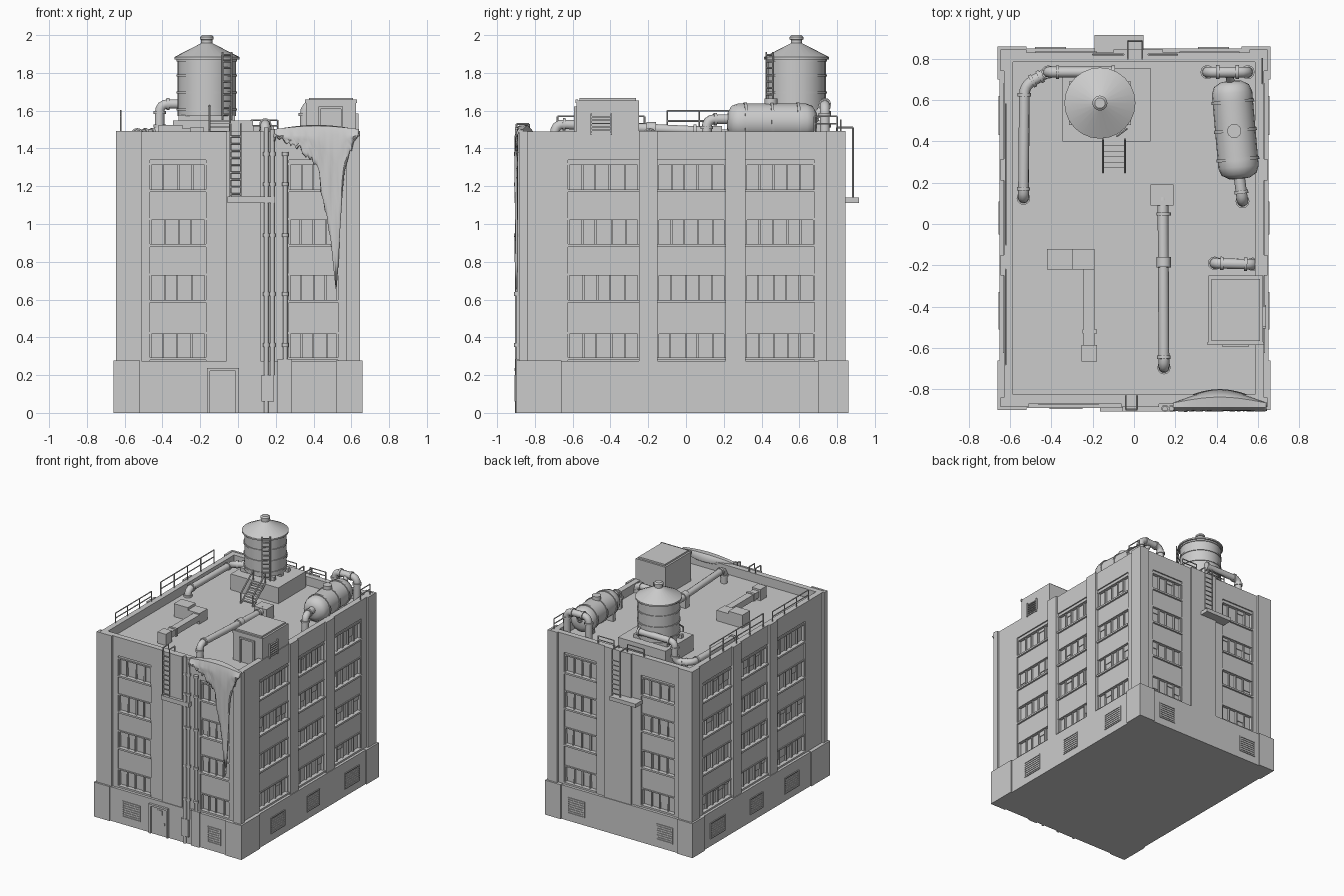
import bpy, bmesh, math, random
from mathutils import Vector, Matrix

if "Cube" in bpy.data.objects:
    bpy.data.objects.remove(bpy.data.objects["Cube"])
random.seed(4)
WX, WF, WB = 0.63, 0.87, 0.83          # wall planes: sides, front, back
ROOF, TOP, BASE = 1.42, 1.49, 0.275
ROWS = [(0.285, 0.425), (0.59, 0.735), (0.885, 1.03), (1.175, 1.32)]


def finish(name, bm, smooth=False):
    bmesh.ops.recalc_face_normals(bm, faces=bm.faces)
    me = bpy.data.meshes.new(name)
    bm.to_mesh(me)
    bm.free()
    ob = bpy.data.objects.new(name, me)
    bpy.context.collection.objects.link(ob)
    if smooth:
        bpy.ops.object.select_all(action='DESELECT')
        ob.select_set(True)
        bpy.context.view_layer.objects.active = ob
        bpy.ops.object.shade_smooth_by_angle(angle=math.radians(40))
    return ob


def add_box(bm, x0, x1, y0, y1, z0, z1):
    m = Matrix.Translation(((x0 + x1) / 2, (y0 + y1) / 2, (z0 + z1) / 2)) @ \
        Matrix.Diagonal((abs(x1 - x0), abs(y1 - y0), abs(z1 - z0), 1))
    bmesh.ops.create_cube(bm, size=1, matrix=m)


def boxes(name, items):
    bm = bmesh.new()
    for b in items:
        add_box(bm, *b)
    return finish(name, bm)


def add_rod(bm, p, q, r, n=8):
    p, q = Vector(p), Vector(q)
    d = q - p
    m = Matrix.Translation((p + q) / 2) @ d.to_track_quat('Z', 'Y').to_matrix().to_4x4()
    bmesh.ops.create_cone(bm, cap_ends=True, segments=n, radius1=r, radius2=r, depth=d.length, matrix=m)


def rods(name, segs, r, n=6):
    bm = bmesh.new()
    for p, q in segs:
        add_rod(bm, p, q, r, n)
    return finish(name, bm, True)


def lathe(name, profile, n, matrix):
    bm = bmesh.new()
    vs = [bm.verts.new((r, 0, z)) for r, z in profile]
    es = [bm.edges.new(e) for e in zip(vs, vs[1:])]
    bmesh.ops.spin(bm, geom=vs + es, cent=(0, 0, 0), axis=(0, 0, 1), angle=math.tau, steps=n)
    bmesh.ops.remove_doubles(bm, verts=bm.verts, dist=1e-4)
    bm.transform(matrix)
    return finish(name, bm, True)


def pipe(name, pts, r, bend=0.05):
    """Pipe with rounded elbows and a collar at each elbow end."""
    pts = [Vector(p) for p in pts]
    path, collars = [pts[0]], [(pts[0], pts[1] - pts[0])]
    for a, b, c in zip(pts, pts[1:], pts[2:]):
        s, e = b + (a - b).normalized() * bend, b + (c - b).normalized() * bend
        path += [s.lerp(b, t).lerp(b.lerp(e, t), t) for t in (0, .25, .5, .75, 1)]
        collars += [(s, b - a), (e, c - b)]
    path.append(pts[-1])
    collars.append((pts[-1], pts[-2] - pts[-1]))
    cu = bpy.data.curves.new(name, 'CURVE')
    cu.dimensions, cu.bevel_depth, cu.bevel_resolution, cu.use_fill_caps = '3D', r, 3, True
    sp = cu.splines.new('POLY')
    sp.points.add(len(path) - 1)
    for p, v in zip(sp.points, path):
        p.co = (*v, 1)
    ob = bpy.data.objects.new(name, cu)
    bpy.context.collection.objects.link(ob)
    bpy.ops.object.select_all(action='DESELECT')
    ob.select_set(True)
    bpy.context.view_layer.objects.active = ob
    bpy.ops.object.convert(target='MESH')
    bpy.ops.object.shade_smooth_by_angle(angle=math.radians(50))
    rods(name + "_collars", [(p - d.normalized() * .008, p + d.normalized() * .008) for p, d in collars], r * 1.25, 12)


def side_map(side):
    """Map (u0,u1, depth0,depth1, z0,z1) on a wall to a world box."""
    return {'front': lambda u0, u1, a, b, z0, z1: (u0, u1, -WF - b, -WF - a, z0, z1),
            'back': lambda u0, u1, a, b, z0, z1: (u0, u1, WB + a, WB + b, z0, z1),
            'right': lambda u0, u1, a, b, z0, z1: (WX + a, WX + b, u0, u1, z0, z1),
            'left': lambda u0, u1, a, b, z0, z1: (-WX - b, -WX - a, u0, u1, z0, z1)}[side]


def facade(side, ends, bays, piers, vents):
    m = side_map(side)
    lo, hi = ends
    # solid wall between bays, top band, parapet cap
    xs = [lo] + [v for b in bays for v in b] + [hi]
    wall = [m(xs[i], xs[i + 1], -.045, 0, 0, TOP) for i in range(0, len(xs), 2)]
    wall += [m(a, b, -.045, 0, 1.34, TOP) for a, b in bays]
    wall += [m(a, b, -.002, .015, BASE, TOP + .003) for a, b in piers]
    # spandrels below each window row
    for a, b in bays:
        for z0, z1 in zip([0.2] + [r[1] for r in ROWS], [r[0] for r in ROWS] + [1.345]):
            wall.append(m(a, b, -.045, -.010, z0, z1))
    boxes(side + "_wall", wall)
    # window frames, mullions and blinds
    fr = []
    for a, b in bays:
        for z0, z1 in ROWS:
            fr += [m(a, b, -.035, .004, z0 - .006, z0 + .008), m(a, b, -.035, -.004, z1 - .008, z1 + .002),
                   m(a, a + .008, -.035, -.008, z0, z1), m(b - .008, b, -.035, -.008, z0, z1)]
            n = 5 if b - a > .32 else 4
            for i in range(1, n):
                u = a + (b - a) * i / n + random.uniform(-.008, .008)
                fr.append(m(u - .005, u + .005, -.035, -.016, z0, z1))
            for i in range(n):
                if random.random() < .35:
                    w = (b - a) / n
                    fr.append(m(a + i * w, a + (i + 1) * w, -.035, -.024, z1 - random.uniform(.03, .1), z1))
    boxes(side + "_window_frames", fr)
    # base vents
    vt = []
    for a, b in vents:
        vt += [m(a, b, .0, .026, z, z + .008) for z in (.06, .182)]
        vt += [m(u, u + .008, .0, .026, .06, .19) for u in (a, b - .008)]
        vt += [m(a, b, .0, .0245, .075 + i * .018, .083 + i * .018) for i in range(6)]
    boxes(side + "_base_vents", vt)


# main body
boxes("building_core", [(-.6, .6, -.84, .80, 0, ROOF)])
facade('front', (-WX, WX), [(-.465, -.17), (.27, .53)],
       [(-.645, -.51), (-.06, .12), (.575, .645)], [(-.41, -.25), (.35, .47)])
facade('back', (-WX, WX), [(-.48, -.18), (.22, .51)],
       [(-.645, -.52), (-.1, .14), (.56, .645)], [(-.48, -.33), (.31, .46)])
for s in ('right', 'left'):
    facade(s, (-WF, WB), [(-.625, -.25), (-.15, .21), (.315, .68)],
           [(-.885, -.84), (-.25, -.15), (.21, .315), (.74, .845)], [(-.51, -.33), (-.05, .11), (.43, .62)])
# base plinth with thicker corners
base = [(-.65, .65, -.89, .85, 0, BASE)]
for s in (-1, 1):
    base += [(s * .52, s * .66, -.90, -.66, 0, BASE + .003), (s * .52, s * .66, .70, .86, 0, BASE + .003)]
base.append((.21, .285, -.902, -.88, 0, .285))
boxes("base_plinth", base)
# front door
boxes("front_door", [(-.165, -.148, -.905, -.88, 0, .235), (-.012, .005, -.905, -.88, 0, .235),
                     (-.165, .005, -.908, -.88, .222, .238), (-.148, -.012, -.895, -.88, 0, .222),
                     (-.10, -.05, -.899, -.88, .17, .205), (-.035, -.027, -.902, -.88, .09, .11)])


# wall ladders with small landings
def ladder(name, x0, x1, y, z0, z1, wall):
    segs = [((x, y, z0), (x, y, z1)) for x in (x0, x1)]
    segs += [((x, y, z1), (x, wall, z1)) for x in (x0, x1)]
    segs += [((x, wall, ROOF), (x, wall, z1)) for x in (x0, x1)]
    n = int((z1 - z0) / .038)
    segs += [((x0, y, z0 + (i + .5) * .038), (x1, y, z0 + (i + .5) * .038)) for i in range(n - 1)]
    rods(name, segs, .005)


ladder("front_ladder", -.04, .015, -.897, 1.14, 1.53, -.83)
ladder("back_ladder", -.03, .04, .885, 1.14, 1.51, .80)
boxes("ladder_landings", [(-.055, .195, -.908, -.87, 1.11, 1.145), (-.19, .045, .83, .915, 1.11, 1.14)])

# front drain pipes and box
rods("drain_pipes", [((.15, -.893, 0), (.15, -.893, 1.51)), ((.182, -.893, .2), (.182, -.893, 1.5)),
                     ((.25, -.888, .28), (.25, -.888, 1.37))], .013, 10)
rods("drain_collars", [((x, -.893, z), (x, -.893, z + .02)) for x in (.15, .182, .25)
                       for z in (.35, .62, .93, 1.2, 1.36)], .018, 10)
boxes("drain_box", [(.125, .19, -.907, -.87, .06, .2)])

# parapet railings
rail = []


def railing(p, q, z, n):
    p, q = Vector((*p, ROOF + .05)), Vector((*q, ROOF + .05))
    for i in range(n + 1):
        b = p.lerp(q, i / n)
        rail.append((b, Vector((b.x, b.y, z))))
    for h in (z, (z + TOP) / 2):
        rail.append((Vector((*p.xy, h)), Vector((*q.xy, h))))


railing((-.62, -.10), (-.62, .58), 1.60, 4)
railing((-.62, -.68), (-.62, -.22), 1.57, 3)
railing((.07, .82), (.21, .82), 1.55, 1)
railing((-.20, .82), (-.05, .82), 1.55, 1)
railing((.62, .68), (.62, .80), 1.57, 1)
rods("roof_railings", rail, .0045)

# water tower: pedestal, supports, barrel, ladder, steps
C = Vector((-.165, .585, 0))
boxes("tower_pedestal", [(-.345, .08, .40, .755, ROOF, 1.548)])
boxes("tower_supports", [(C.x - .15, C.x + .15, C.y + d - .015, C.y + d + .015, 1.54, 1.578) for d in (-.09, 0, .09)])
prof = [(0, 1.572), (.155, 1.572)]
for z in (1.60, 1.69, 1.78, 1.86):
    prof += [(.155, z), (.161, z), (.161, z + .012), (.155, z + .012)]
prof += [(.155, 1.872), (.172, 1.872), (.172, 1.884), (.03, 1.957), (.03, 1.975), (.036, 1.978), (.036, 1.99), (.025, 2.0), (0, 2.0)]
lathe("water_tower_barrel", prof, 24, Matrix.Translation(C))
d = Vector((.6, -.8, 0))
t = Vector((.8, .6, 0)) * .03
o = C + d * .178
seg = [(o + s * t + Vector((0, 0, 1.55)), o + s * t + Vector((0, 0, 1.91))) for s in (-1, 1)]
seg += [(o - t + Vector((0, 0, z)), o + t + Vector((0, 0, z))) for z in [1.58 + i * .035 for i in range(10)]]
rods("tower_ladder", seg, .005)
boxes("tower_steps", [(-.148, -.045, .27 + i * .027, .30 + i * .027, 1.432 + i * .025, 1.442 + i * .025) for i in range(5)])
st = []
for x in (-.15, -.043):
    st += [((x, .25, ROOF), (x, .41, 1.548)), ((x, .25, 1.50), (x, .41, 1.625)),
           ((x, .25, ROOF), (x, .25, 1.50)), ((x, .41, 1.54), (x, .41, 1.625))]
rods("step_rails", st, .006)

# roof pipes
pipe("tower_pipe", [(-.10, .735, 1.635), (-.415, .735, 1.635), (-.415, .735, 1.475), (-.53, .67, 1.475),
                    (-.535, .125, 1.475), (-.535, .125, 1.41)], .026, .045)
pipe("long_pipe", [(.14, .12, 1.49), (.145, -.695, 1.53), (.145, -.695, 1.41)], .026)
boxes("long_pipe_supports", [(.08, .19, .09, .19, ROOF, 1.52), (.115, .18, -.21, -.16, ROOF, 1.50)])
rods("long_pipe_joints", [((.144, -.21, 1.507), (.144, -.16, 1.505)), ((.144, .04, 1.494), (.144, .055, 1.494))], .034, 12)
pipe("side_arch_pipe", [(.39, -.19, 1.41), (.39, -.19, 1.475), (.575, -.195, 1.475), (.575, -.195, 1.41)], .026, .035)
pipe("tank_arch_pipe", [(.355, .735, 1.41), (.355, .735, 1.63), (.55, .735, 1.63), (.55, .735, 1.41)], .027)

# horizontal pressure tank on saddles
mt = Matrix.Translation((.49, .455, 1.54)) @ Matrix.Rotation(math.radians(5), 4, 'Z') @ \
    Matrix.Rotation(math.radians(-90), 4, 'X')
tp = [(0, -.24), (.05, -.235), (.085, -.215), (.098, -.18)]
for z in (-.15, -.01, .13):
    tp += [(.098, z), (.104, z), (.104, z + .015), (.098, z + .015)]
tp += [(.098, .18), (.085, .215), (.05, .235), (0, .24)]
lathe("pressure_tank", tp, 20, mt)
rods("tank_hatch", [((.485, .45, 1.60), (.485, .45, 1.665))], .034, 14)
boxes("tank_saddles", [(.42, .56, y, y + .03, ROOF, 1.5) for y in (.30, .56)])
pipe("tank_outlet", [(.508, .24, 1.555), (.525, .11, 1.555), (.525, .11, 1.41)], .027, .045)
pipe("tank_link", [(.468, .68, 1.56), (.46, .735, 1.63)], .02)

# ducts with junction boxes
boxes("roof_ducts", [(-.42, -.295, -.22, -.12, ROOF, 1.525), (-.295, -.19, -.22, -.12, ROOF, 1.505),
                     (-.245, -.19, -.60, -.21, 1.445, 1.495), (-.25, -.18, -.53, -.51, 1.44, 1.50),
                     (-.255, -.18, -.665, -.585, ROOF, 1.51)])

# roof access hut
hut = [(.36, .625, -.58, -.25, ROOF, 1.655), (.375, .61, -.565, -.265, 1.65, 1.668)]
hut += [(.355, .63, -.585, -.572, 1.64, 1.66), (.425, .437, -.592, -.57, ROOF, 1.62), (.545, .557, -.592, -.57, ROOF, 1.62),
        (.425, .557, -.592, -.57, 1.61, 1.622)]
hut += [(.62, .636, -.5, -.4, z, z + .007) for z in [1.475 + i * .018 for i in range(6)]]
hut += [(.62, .638, y, y + .008, 1.47, 1.585) for y in (-.505, -.40)]
boxes("roof_hut", hut)

# torn growth draped over the front right parapet
KEY = [(.19, 1.46), (.33, 1.40), (.42, 1.33), (.45, 1.12), (.49, .95), (.522, .6), (.533, .85), (.555, 1.28), (.61, 1.42), (.64, 1.46)]
bm = bmesh.new()
cols = []
for i in range(46):
    x = .19 + .01 * i
    zb = 1.46
    for (xa, za), (xb, zc) in zip(KEY, KEY[1:]):
        if xa <= x <= xb:
            zb = za + (zc - za) * (x - xa) / (xb - xa)
    zb += random.uniform(-.035, .02)
    h = .03 * math.sin(math.pi * i / 45)
    c = [(-.87 + 2.2 * h, 1.475), (-.87 + h, 1.495 + h * .8), (-.885, 1.497 + h * .6), (-.897, 1.47)]
    c += [(-.895 - random.uniform(0, .007), 1.47 + (zb - 1.47) * k / 5) for k in range(1, 6)]
    cols.append([bm.verts.new((x, y, z)) for y, z in c])
for a, b in zip(cols, cols[1:]):
    for k in range(len(a) - 1):
        bm.faces.new((a[k], b[k], b[k + 1], a[k + 1]))
drape = finish("draped_growth", bm, True)
so = drape.modifiers.new("thickness", 'SOLIDIFY')
so.thickness, so.offset = .012, 0
